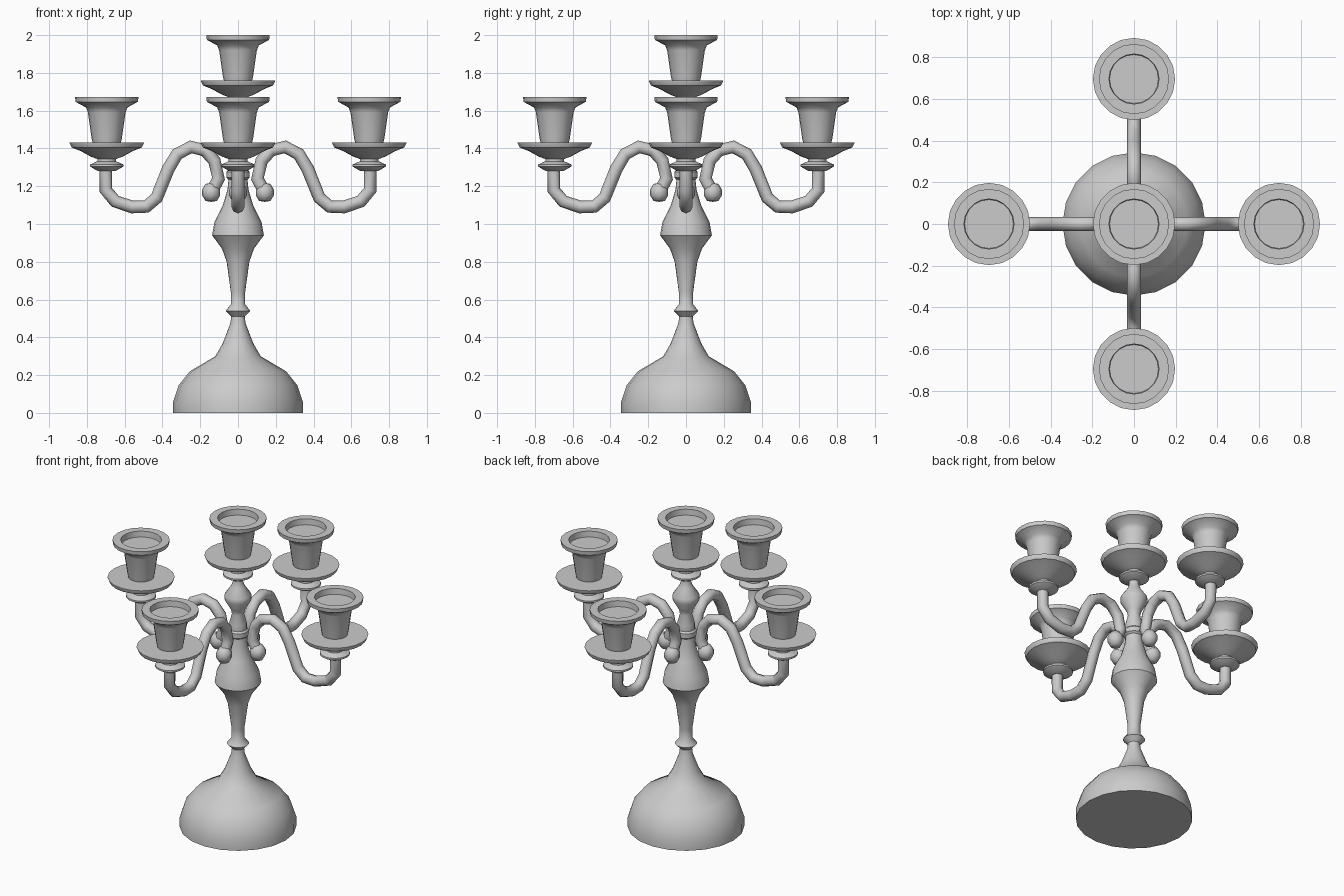
import bpy, bmesh, math
from mathutils import Vector

if "Cube" in bpy.data.objects:
    bpy.data.objects.remove(bpy.data.objects["Cube"])

SIDES = 20


def lathe(name, profile, loc=(0, 0, 0), sides=SIDES, angle=40):
    """Revolve (radius, z) points about z; ends with radius 0 close the shape."""
    bm = bmesh.new()
    rings = []
    for r, z in profile:
        if r == 0:
            rings.append([bm.verts.new((0, 0, z))] * sides)
        else:
            rings.append([bm.verts.new((r * math.cos(2 * math.pi * i / sides),
                                        r * math.sin(2 * math.pi * i / sides), z))
                          for i in range(sides)])
    for a, b in zip(rings, rings[1:]):
        for i in range(sides):
            j = (i + 1) % sides
            bm.faces.new(list(dict.fromkeys((a[i], a[j], b[j], b[i]))))
    bmesh.ops.recalc_face_normals(bm, faces=bm.faces)
    me = bpy.data.meshes.new(name)
    bm.to_mesh(me)
    bm.free()
    ob = bpy.data.objects.new(name, me)
    ob.location = loc
    bpy.context.collection.objects.link(ob)
    smooth(ob, angle)
    return ob


def smooth(ob, angle):
    bpy.ops.object.select_all(action='DESELECT')
    ob.select_set(True)
    bpy.context.view_layer.objects.active = ob
    bpy.ops.object.shade_smooth_by_angle(angle=math.radians(angle))


# Domed foot, baluster stem and upper vase
lathe("base_and_stem", [
    (0, 0), (0.343, 0), (0.343, 0.06), (0.315, 0.145), (0.255, 0.22),
    (0.12, 0.30), (0.08, 0.37), (0.04, 0.475), (0.036, 0.51), (0.065, 0.54),
    (0.038, 0.575), (0.038, 0.64), (0.06, 0.80), (0.085, 0.87), (0.137, 0.94),
    (0.125, 1.01), (0.08, 1.10), (0.056, 1.18), (0.05, 1.235), (0.062, 1.245),
    (0.062, 1.275), (0.052, 1.285), (0.052, 1.32), (0.036, 1.38), (0.042, 1.41),
    (0.08, 1.475), (0.078, 1.505), (0.04, 1.56), (0.03, 1.59), (0.03, 1.63), (0, 1.63)])

# Candle cup with drip plate and collar; z = 0 is the plate's top
CUP = [
    (0, -0.155), (0.05, -0.15), (0.088, -0.128), (0.088, -0.117), (0.05, -0.10),
    (0.05, -0.088), (0.085, -0.075), (0.14, -0.045), (0.185, -0.027), (0.197, -0.003),
    (0.197, 0), (0.075, 0), (0.08, 0.02), (0.10, 0.16), (0.11, 0.185),
    (0.165, 0.215), (0.168, 0.24), (0.12, 0.24), (0.117, 0.203), (0, 0.203)]
lathe("centre_candle_cup", CUP, (0, 0, 1.76))

# S-shaped arm path: (distance from axis, z)
ARM = [
    (0.70, 1.30), (0.70, 1.18), (0.65, 1.12), (0.56, 1.09), (0.485, 1.092),
    (0.43, 1.14), (0.37, 1.29), (0.322, 1.37), (0.25, 1.408), (0.175, 1.39),
    (0.125, 1.335), (0.103, 1.24), (0.138, 1.175)]


def tube(name, path, radius, rot, sides=8):
    """Sweep a ring along a path in the xz plane, mitred at the corners."""
    bm = bmesh.new()
    pts = [Vector((x, 0, z)) for x, z in path]
    side = Vector((0, 1, 0))
    rings = []
    for i, p in enumerate(pts):
        t0 = (p - pts[max(i - 1, 0)]).normalized()
        t1 = (pts[min(i + 1, len(pts) - 1)] - p).normalized()
        n = (t0 + t1).normalized().cross(side)
        rings.append([bm.verts.new(p + radius * (math.cos(a) * n + math.sin(a) * side))
                      for a in (2 * math.pi * k / sides for k in range(sides))])
    for a, b in zip(rings, rings[1:]):
        for k in range(sides):
            j = (k + 1) % sides
            bm.faces.new((a[k], a[j], b[j], b[k]))
    bm.faces.new(rings[0])
    bm.faces.new(rings[-1])
    bmesh.ops.recalc_face_normals(bm, faces=bm.faces)
    me = bpy.data.meshes.new(name)
    bm.to_mesh(me)
    bm.free()
    ob = bpy.data.objects.new(name, me)
    ob.rotation_euler.z = rot
    bpy.context.collection.objects.link(ob)
    smooth(ob, 50)


# Four arms, each with a ball finial and a candle cup
for i, side in enumerate(("right", "back", "left", "front")):
    rot = i * math.pi / 2
    c, s = math.cos(rot), math.sin(rot)
    tube(side + "_arm", ARM, 0.034, rot)
    ball = [(0, -0.05), (0.03, -0.045), (0.048, -0.015), (0.048, 0.015), (0.03, 0.045), (0, 0.05)]
    lathe(side + "_ball_finial", ball, (0.142 * c, 0.142 * s, 1.167), 8, 60)
    lathe(side + "_candle_cup", CUP, (0.695 * c, 0.695 * s, 1.432))
